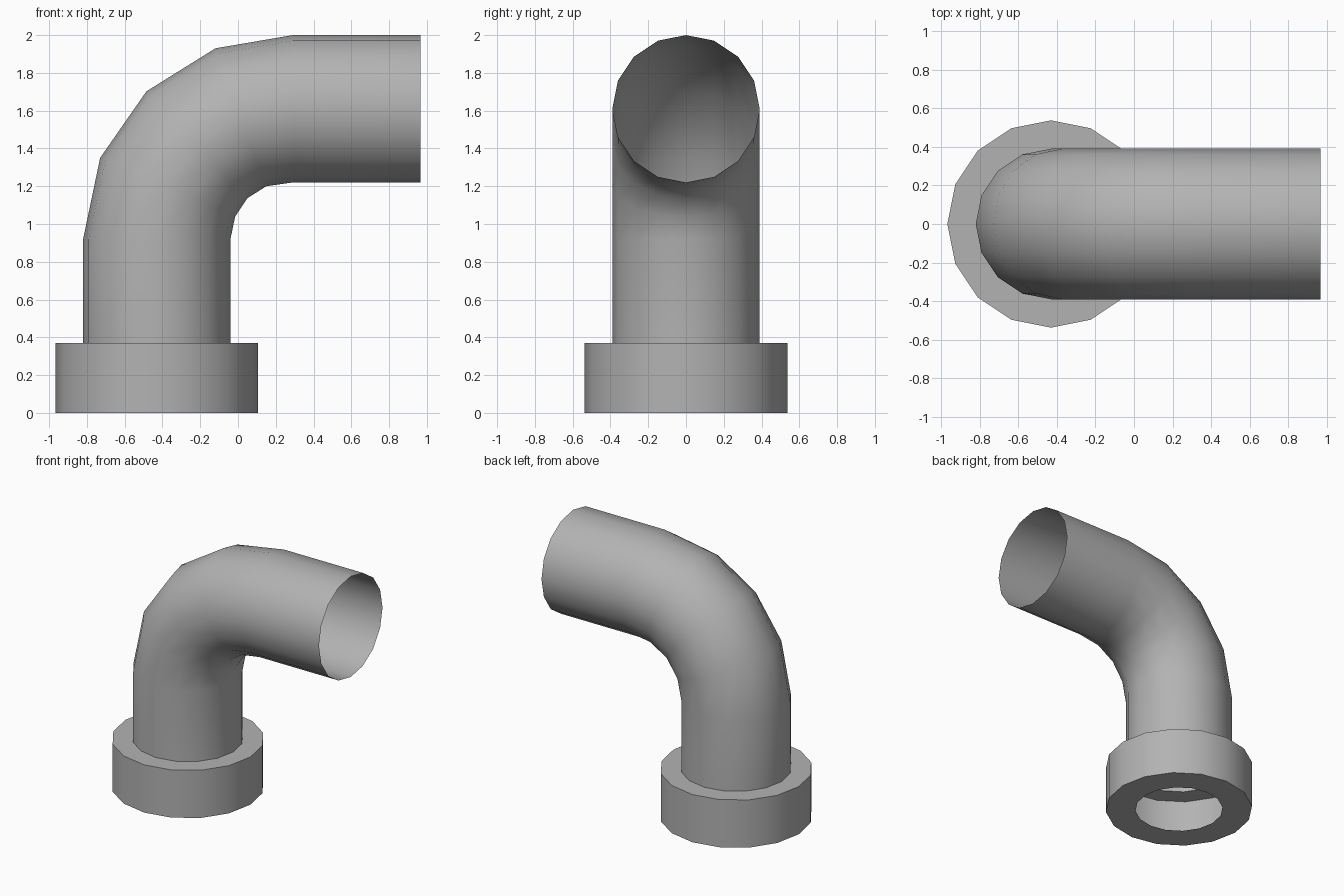
import bpy, bmesh, math
from mathutils import Vector

if "Cube" in bpy.data.objects:
    bpy.data.objects.remove(bpy.data.objects["Cube"])

SIDES = 16
CX = -0.43  # axis of the upright pipe and collar

# Dark grey shared by both parts
grey = bpy.data.materials.new("dark_grey")
grey.diffuse_color = (0.45, 0.45, 0.45, 1)
grey.use_nodes = True
grey.node_tree.nodes["Principled BSDF"].inputs["Base Color"].default_value = grey.diffuse_color


def loft(name, rings):
    """Skin an open shell through rings given as (centre, in-plane axis * radius, y radius)."""
    bm = bmesh.new()
    loops = []
    for centre, axis, ry in rings:
        loop = []
        for i in range(SIDES):
            a = 2 * math.pi * i / SIDES
            loop.append(bm.verts.new(centre + axis * math.cos(a) + Vector((0, ry * math.sin(a), 0))))
        loops.append(loop)
    for low, high in zip(loops, loops[1:]):
        for i in range(SIDES):
            j = (i + 1) % SIDES
            bm.faces.new((low[i], low[j], high[j], high[i]))
    mesh = bpy.data.meshes.new(name)
    bm.to_mesh(mesh)
    bm.free()
    mesh.materials.append(grey)
    obj = bpy.data.objects.new(name, mesh)
    bpy.context.collection.objects.link(obj)
    bpy.ops.object.select_all(action='DESELECT')
    obj.select_set(True)
    bpy.context.view_layer.objects.active = obj
    bpy.ops.object.shade_smooth_by_angle(angle=math.radians(35))
    return obj


# Hollow collar: bottom lip, outer wall, top lip meeting the pipe
collar_profile = [(0.32, 0.0), (0.537, 0.0), (0.537, 0.37), (0.39, 0.37)]
loft("collar", [(Vector((CX, 0, z)), Vector((r, 0, 0)), r) for r, z in collar_profile])

# Elbow pipe: each ring spans an (inner, outer) pair of points of the side outline
outline = [
    ((-0.04, 0.37), (-0.82, 0.37)),
    ((-0.04, 0.92), (-0.82, 0.92)),
    ((-0.015, 1.04), (-0.73, 1.35)),
    ((0.05, 1.137), (-0.485, 1.702)),
    ((0.15, 1.2), (-0.12, 1.93)),
    ((0.29, 1.22), (0.29, 2.0)),
    ((0.967, 1.22), (0.967, 2.0)),
]
rings = []
for (ix, iz), (ox, oz) in outline:
    inner, outer = Vector((ix, 0, iz)), Vector((ox, 0, oz))
    rings.append(((inner + outer) / 2, (inner - outer) / 2, 0.39))
loft("elbow_pipe", rings)
